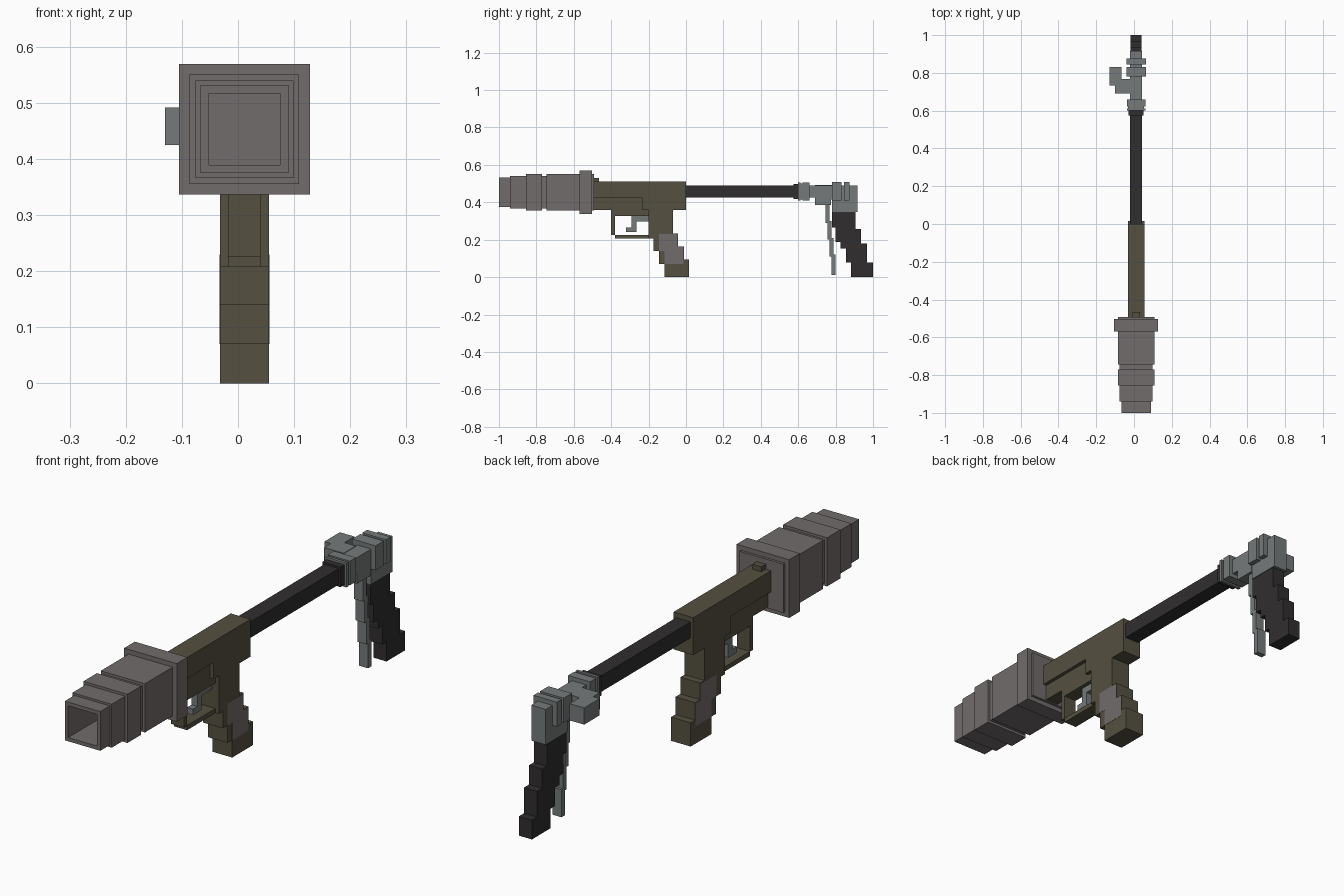
import bpy, bmesh

CX = 0.0115   # centre line of the whole body
CZ = 0.458    # barrel axis height


def material(name, rgb):
    m = bpy.data.materials.new(name)
    m.diffuse_color = (*rgb, 1)
    return m


WARM = material("warm_grey", (0.165, 0.15, 0.145))
STEEL = material("steel_grey", (0.18, 0.195, 0.195))
OLIVE = material("olive", (0.09, 0.082, 0.052))
DARK = material("dark", (0.03, 0.027, 0.027))


def finish(name, bm, mat):
    bmesh.ops.recalc_face_normals(bm, faces=bm.faces)
    me = bpy.data.meshes.new(name)
    bm.to_mesh(me)
    bm.free()
    me.materials.append(mat)
    ob = bpy.data.objects.new(name, me)
    bpy.context.collection.objects.link(ob)
    return ob


def side_profile(name, pts, half, mat, cx=CX):
    """Side outline of (y, z) points, extruded across x."""
    bm = bmesh.new()
    f = bm.faces.new([bm.verts.new((cx - half, y, z)) for y, z in pts])
    r = bmesh.ops.extrude_face_region(bm, geom=[f])
    vs = [v for v in r["geom"] if isinstance(v, bmesh.types.BMVert)]
    bmesh.ops.translate(bm, verts=vs, vec=(2 * half, 0, 0))
    return finish(name, bm, mat)


def block(name, y0, y1, z0, z1, half, mat, cx=CX):
    return side_profile(name, [(y0, z0), (y1, z0), (y1, z1), (y0, z1)], half, mat, cx)


def square_sweep(name, rings, cz, mat):
    """Square cross-sections (y, half size) joined into a closed stepped tube."""
    bm = bmesh.new()
    loops = [[bm.verts.new((CX + sx * h, y, cz + sz * h))
              for sx, sz in ((-1, -1), (1, -1), (1, 1), (-1, 1))] for y, h in rings]
    for a, b in zip(loops, loops[1:]):
        for i in range(4):
            j = (i + 1) % 4
            bm.faces.new((a[i], a[j], b[j], b[i]))
    bm.faces.new(loops[0])
    bm.faces.new(loops[-1])
    return finish(name, bm, mat)


def steps(sections):
    """Turn (y0, y1, half) sections into a ring list."""
    return [r for y0, y1, h in sections for r in ((y0, h), (y1, h))]


# Stepped square muzzle with a hollow bore
square_sweep("muzzle", [(-0.57, 0.0635), (-1.0, 0.0635)] + steps([
    (-1.0, -0.94, 0.0785), (-0.94, -0.855, 0.087), (-0.855, -0.77, 0.0975),
    (-0.77, -0.745, 0.087), (-0.745, -0.57, 0.0975), (-0.57, -0.503, 0.1165),
    (-0.503, -0.493, 0.0975)]), 0.453, WARM)

# Receiver with narrower underside
side_profile("receiver", [(-0.495, 0.425), (-0.235, 0.425), (-0.235, 0.36),
                          (0, 0.36), (0, 0.51), (-0.495, 0.51)], 0.0435, OLIVE)
block("receiver_underside", -0.495, -0.23, 0.36, 0.43, 0.029, OLIVE)
block("rear_sight", -0.495, -0.465, 0.505, 0.53, 0.02, OLIVE)

# Trigger guard and trigger
side_profile("trigger_guard", [(-0.40, 0.365), (-0.40, 0.225), (-0.38, 0.225),
                               (-0.38, 0.207), (-0.17, 0.207), (-0.17, 0.225),
                               (-0.38, 0.225 + 0.001), (-0.38, 0.327), (-0.19, 0.327),
                               (-0.19, 0.365)], 0.029, OLIVE)
side_profile("trigger", [(-0.32, 0.24), (-0.265, 0.24), (-0.265, 0.298), (-0.195, 0.298),
                         (-0.195, 0.328), (-0.292, 0.328), (-0.292, 0.264),
                         (-0.32, 0.264)], 0.013, STEEL)

# Stepped main grip with side panels
side_profile("main_grip", [
    (-0.20, 0.362), (-0.20, 0.207), (-0.175, 0.207), (-0.175, 0.14), (-0.145, 0.14),
    (-0.145, 0.07), (-0.115, 0.07), (-0.115, 0), (0.016, 0), (0.016, 0.095),
    (-0.012, 0.095), (-0.012, 0.165), (-0.043, 0.165), (-0.043, 0.232),
    (-0.07, 0.232), (-0.07, 0.362)], 0.0435, OLIVE)
for side, label in ((-1, "left"), (1, "right")):
    side_profile("grip_panel_" + label, [
        (-0.145, 0.23), (-0.145, 0.14), (-0.115, 0.14), (-0.115, 0.07), (-0.014, 0.07),
        (-0.014, 0.163), (-0.045, 0.163), (-0.045, 0.23)], 0.002, WARM, CX + side * 0.0425)

# Long square barrel and its collars
square_sweep("barrel", steps([(-0.01, 0.575, 0.032), (0.575, 0.605, 0.04)]), CZ, DARK)
square_sweep("barrel_collar", steps([
    (0.60, 0.612, 0.0485), (0.612, 0.622, 0.042), (0.622, 0.66, 0.0485),
    (0.66, 0.70, 0.032)]), CZ, STEEL)

# Rear block with two raised bands
side_profile("rear_block", [(0.69, 0.385), (0.775, 0.385), (0.775, 0.415), (0.78, 0.415),
                            (0.78, 0.348), (0.917, 0.348), (0.917, 0.49),
                            (0.69, 0.49)], 0.032, STEEL)
for i, (y0, y1) in enumerate(((0.78, 0.832), (0.845, 0.875))):
    block(f"rear_band_{i + 1}", y0, y1, 0.41, 0.508, 0.052, STEEL)

# Side knob on an arm
block("knob_arm", 0.69, 0.767, 0.425, 0.492, 0.043, STEEL, -0.058)
block("knob", 0.732, 0.83, 0.425, 0.492, 0.0325, STEEL, -0.0975)

# Stepped rear lever
for i, (y, z0, z1) in enumerate(((0.745, 0.29, 0.39), (0.757, 0.20, 0.30),
                                 (0.767, 0.11, 0.21), (0.778, 0.01, 0.12))):
    block(f"lever_{i + 1}", y, y + 0.022, z0, z1, 0.02, STEEL)

# Stepped rear grip
side_profile("rear_grip", [
    (0.78, 0.35), (0.78, 0.31), (0.78, 0.265), (0.80, 0.265), (0.80, 0.188), (0.827, 0.188),
    (0.827, 0.152), (0.855, 0.152), (0.855, 0.078), (0.882, 0.078), (0.882, 0), (1.0, 0),
    (1.0, 0.077), (0.967, 0.077), (0.967, 0.18), (0.935, 0.18), (0.935, 0.257),
    (0.905, 0.257), (0.905, 0.35)], 0.029, DARK)
